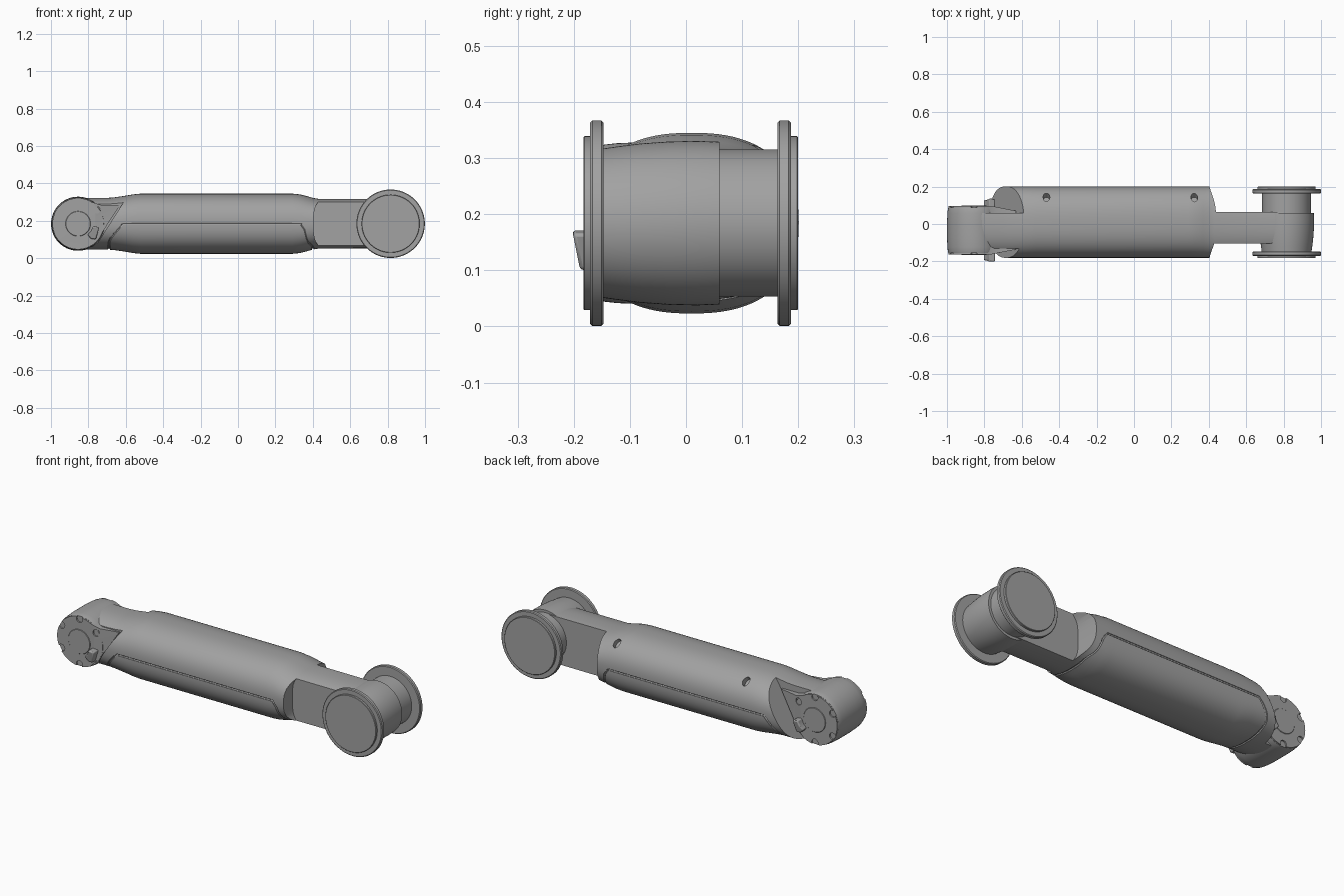
import bpy, bmesh
from math import sin, cos, pi, radians, copysign
from mathutils import Matrix

if "Cube" in bpy.data.objects:
    bpy.data.objects.remove(bpy.data.objects["Cube"])

ZC = 0.184               # height of the arm axis
TY = 0.01                # tube centre in y
KX, KY = -0.855, -0.033  # small knuckle centre
HX = 0.816               # flanged hub centre

GREY = bpy.data.materials.new('dark_grey')
GREY.diffuse_color = (0.36, 0.36, 0.36, 1)
GREY.use_nodes = True
GREY.node_tree.nodes["Principled BSDF"].inputs["Base Color"].default_value = GREY.diffuse_color


def finish(name, bm):
    bmesh.ops.recalc_face_normals(bm, faces=bm.faces[:])
    me = bpy.data.meshes.new(name)
    bm.to_mesh(me)
    bm.free()
    me.materials.append(GREY)
    ob = bpy.data.objects.new(name, me)
    bpy.context.collection.objects.link(ob)
    return ob


def activate(ob):
    bpy.ops.object.select_all(action='DESELECT')
    ob.select_set(True)
    bpy.context.view_layer.objects.active = ob


def smooth(ob):
    activate(ob)
    bpy.ops.object.shade_smooth_by_angle(angle=radians(28))


def bridge(rings, bm):
    vr = [[bm.verts.new(p) for p in r] for r in rings]
    n = len(vr[0])
    for a, b in zip(vr, vr[1:]):
        for i in range(n):
            j = (i + 1) % n
            bm.faces.new((a[i], a[j], b[j], b[i]))
    bm.faces.new(vr[0])
    bm.faces.new(vr[-1])


def lathe(name, x, y0, profile, n=72):
    """Solid of revolution about the y direction; profile = (y, radius)."""
    bm = bmesh.new()
    bridge([[(x + r * cos(2 * pi * i / n), y0 + y, ZC + r * sin(2 * pi * i / n))
             for i in range(n)] for y, r in profile], bm)
    ob = finish(name, bm)
    smooth(ob)
    return ob


def prism(name, pts, lo, hi):
    """Polygon in xz pushed along y."""
    bm = bmesh.new()
    bridge([[(x, d, z) for x, z in pts] for d in (lo, hi)], bm)
    return finish(name, bm)


def cut(ob, cutter):
    cutter.hide_render = True
    m = ob.modifiers.new('cut', 'BOOLEAN')
    m.operation, m.object, m.solver = 'DIFFERENCE', cutter, 'EXACT'
    activate(ob)
    bpy.ops.object.modifier_apply(modifier=m.name)
    bpy.data.objects.remove(cutter, do_unlink=True)


def bevel(ob, w, seg=2):
    m = ob.modifiers.new('bevel', 'BEVEL')
    m.width, m.segments, m.limit_method = w, seg, 'ANGLE'


# Main tube: rounded section whose height swells in the middle
STATIONS = [(-0.86, .138), (-0.70, .138), (-0.66, .141), (-0.60, .15), (-0.56, .157),
            (-0.52, .161), (0.29, .161), (0.33, .157), (0.37, .147), (0.40, .138),
            (0.43, .133), (0.82, .132)]


def height(x):
    for (a, ha), (b, hb) in zip(STATIONS, STATIONS[1:]):
        if x <= b:
            return ha + (hb - ha) * (x - a) / (b - a)
    return STATIONS[-1][1]


def section(x, t, n=2.4):
    p = lambda v: copysign(abs(v) ** (2 / n), v)
    return (x, TY + 0.191 * p(cos(t)), ZC + height(x) * p(sin(t)))


bm = bmesh.new()
bridge([[section(x, 2 * pi * i / 96) for i in range(96)] for x, _ in STATIONS], bm)
tube = finish('arm_tube', bm)

# Groove outlining the lower cover, draped on the tube
RIGHT = (0.335, 0.358, 0.364, 0.369, 0.375, 0.383, 0.394, 0.40)
LEFT = (-0.615, -0.643, -0.662, -0.677, -0.686, -0.69, -0.69, -0.69)
path = [section(RIGHT[min(i, 20 - i, 7)], -pi + pi * i / 20) for i in range(21)]
path += [section(0.335 - 0.95 * i / 20, 0) for i in range(1, 20)]
path += [section(LEFT[min(i, 20 - i, 7)], -pi * i / 20) for i in range(21)]
path += [section(-0.615 + 0.95 * i / 20, pi) for i in range(1, 20)]
cu = bpy.data.curves.new('groove', 'CURVE')
cu.dimensions, cu.bevel_depth, cu.bevel_resolution = '3D', 0.006, 1
sp = cu.splines.new('POLY')
sp.points.add(len(path) - 1)
for q, p in zip(sp.points, path):
    q.co = (*p, 1)
sp.use_cyclic_u = True
cu.materials.append(GREY)
groove = bpy.data.objects.new('groove', cu)
bpy.context.collection.objects.link(groove)
activate(groove)
bpy.ops.object.convert(target='MESH')
cut(tube, bpy.context.view_layer.objects.active)

# Slanted pockets at the knuckle end
slant = [(-1.1, -0.1), (-0.867, -0.1), (-0.483, 0.5), (-1.1, 0.5)]
cut(tube, prism('pocket_back', slant, 0.06, 0.4))
cut(tube, prism('pocket_front', slant, -0.4, -0.13))

# Flat cheeks at the hub end, with a bowed shoulder edge
arc = [(0.45, 0.16), (0.438, 0.13), (0.428, 0.115), (0.417, 0.098), (0.409, 0.075),
       (0.405, 0.045), (0.404, 0.015)]
bow = [(x, ZC + z) for x, z in arc] + [(x, ZC - z) for x, z in reversed(arc)]
bow += [(1.2, ZC - 0.16), (1.2, ZC + 0.16)]
cut(tube, prism('cheek_back', bow, 0.065, 0.4))
cut(tube, prism('cheek_front', bow, -0.4, -0.103))

# Two screw holes on the back shoulder
for x in (-0.468, 0.322):
    bm = bmesh.new()
    mat = Matrix.Translation((x, 0.143, 0.31)) @ Matrix.Rotation(radians(-42), 4, 'X')
    mat = mat @ Matrix.Diagonal((1, 1.5, 1, 1))
    bmesh.ops.create_cone(bm, cap_ends=True, segments=24, radius1=0.018, radius2=0.018,
                          depth=0.06, matrix=mat)
    cut(tube, finish('hole', bm))
smooth(tube)

# Knuckle barrel
lathe('knuckle', KX, KY, [(-.122, .137), (-.112, .140), (-.09, .1425), (-.04, .1445),
                          (.04, .1445), (.09, .1425), (.112, .140), (.122, .137)])

# Knuckle caps with tail, screw notches, centre disc and lever, on both sides
R = 0.136
outline = [(KX + R * cos(a), ZC + R * sin(a))
           for a in (radians(60 + 240 * i / 48) for i in range(49))]
outline += [(-0.737, 0.12), (-0.63, 0.285), (-0.735, 0.285)]
for s, side in ((-1, 'front'), (1, 'back')):
    cap = prism('knuckle_cap_' + side, outline, KY + s * 0.085, KY + s * 0.13)
    bm = bmesh.new()
    bm.from_mesh(cap.data)
    bmesh.ops.bisect_plane(bm, geom=bm.verts[:] + bm.edges[:] + bm.faces[:],
                           plane_co=(-0.765, 0, 0), plane_no=(1, 0, 0))
    for v in bm.verts:
        if v.co.x > -0.765 and abs(v.co.y - KY) > 0.12:
            v.co.y -= s * 0.2 * (v.co.x + 0.765)
    bm.to_mesh(cap.data)
    bm.free()
    for a in (36, 90, 150, 210, 270):
        c = (KX + 0.125 * cos(radians(a)), ZC + 0.125 * sin(radians(a)))
        ring = [(c[0] + 0.019 * cos(pi * i / 10), c[1] + 0.019 * sin(pi * i / 10))
                for i in range(20)]
        cut(cap, prism('notch', ring, KY + s * 0.116, KY + s * 0.2))
    smooth(cap)
    lathe('cap_disc_' + side, KX, KY, [(s * .12, .067), (s * .131, .067), (s * .133, .065)], 48)
    lever = prism('lever_' + side, [(-0.805, 0.125), (-0.785, 0.145), (-0.775, 0.172),
                                    (-0.742, 0.165), (-0.76, 0.10), (-0.785, 0.103)],
                  KY + s * 0.1, KY + s * 0.17)
    for v in lever.data.vertices:          # outer face leans in towards the bottom
        if abs(v.co.y - KY) > 0.15:
            v.co.y -= s * 0.2 * (0.172 - v.co.z)
    bevel(lever, 0.006)
    smooth(lever)

# Hub barrel with its narrower neck
lathe('hub', HX, 0, [(-.155, .132), (-.12, .137), (-.08, .142), (-.03, .1455), (.02, .1465),
                     (.06, .145), (.06, .131), (.17, .131)], 96)

# Flanges and cover discs at both hub ends
for side, s, inner, outer, lid in (('front', -1, -.147, -.171, -.183), ('back', 1, .163, .187, .2)):
    c = 0.004 * s
    lathe('flange_' + side, HX, 0, [(inner, .179), (inner + c, .183), (outer - c, .183),
                                    (outer, .179)], 96)
    lathe('flange_lid_' + side, HX, 0, [(outer - c, .155), (lid - c / 2, .155), (lid, .153)], 96)
